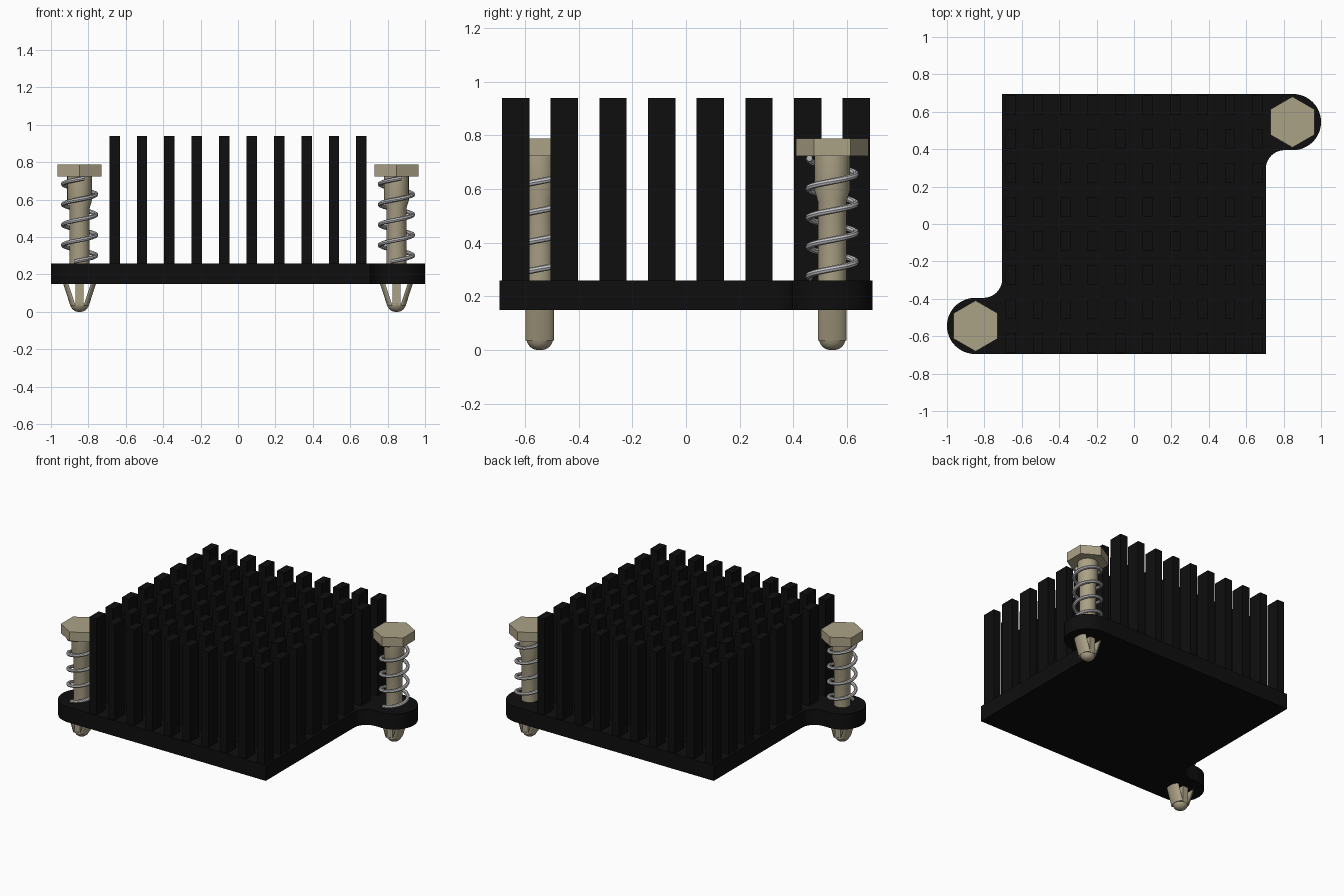
import bpy, bmesh, math
from mathutils import Matrix

if "Cube" in bpy.data.objects:
    bpy.data.objects.remove(bpy.data.objects["Cube"])

def material(name, rgb):
    m = bpy.data.materials.new(name)
    m.diffuse_color = (*rgb, 1)
    m.use_nodes = True
    m.node_tree.nodes["Principled BSDF"].inputs["Base Color"].default_value = m.diffuse_color
    return m

BLACK = material("black anodised", (0.0045, 0.0045, 0.0045))
BEIGE = material("beige plastic", (0.41, 0.36, 0.24))
STEEL = material("spring steel", (0.55, 0.55, 0.57))

def finish(bm, name, mat, smooth=False, loc=(0, 0, 0)):
    bmesh.ops.recalc_face_normals(bm, faces=bm.faces)
    me = bpy.data.meshes.new(name)
    bm.to_mesh(me)
    bm.free()
    me.materials.append(mat)
    ob = bpy.data.objects.new(name, me)
    ob.location = loc
    bpy.context.collection.objects.link(ob)
    if smooth:
        bpy.ops.object.select_all(action='DESELECT')
        ob.select_set(True)
        bpy.context.view_layer.objects.active = ob
        bpy.ops.object.shade_smooth_by_angle(angle=math.radians(35))
    return ob

def loft(bm, rings):
    """Skin a list of closed point rings and cap both ends."""
    rows = [[bm.verts.new(p) for p in r] for r in rings]
    n = len(rows[0])
    for a, b in zip(rows, rows[1:]):
        for i in range(n):
            j = (i + 1) % n
            bm.faces.new((a[i], a[j], b[j], b[i]))
    bm.faces.new(rows[0][::-1])
    bm.faces.new(rows[-1])

def circle(r, z, n=32, turn=0.0):
    return [(r * math.cos(2 * math.pi * i / n + turn),
             r * math.sin(2 * math.pi * i / n + turn), z) for i in range(n)]

def box(bm, x, y, z, sx, sy, sz):
    bmesh.ops.create_cube(bm, size=1, matrix=Matrix.Translation((x, y, z))
                          @ Matrix.Diagonal((sx, sy, sz, 1)))

def arc(cx, cy, r, a0, a1, n=16):
    return [(cx + r * math.cos(math.radians(a0 + (a1 - a0) * i / n)),
             cy + r * math.sin(math.radians(a0 + (a1 - a0) * i / n))) for i in range(n + 1)]

# Base plate: square with two rounded ears, the second half is the first turned 180 degrees
PX, PY = 0.85, 0.545
half = ([(0.705, -0.695)] + arc(0.805, 0.295, 0.1, 180, 90, 10)
        + arc(PX, PY, 0.15, -90, 90, 24))
outline = half + [(-x, -y) for x, y in half]
bm = bmesh.new()
loft(bm, [[(x, y, z) for x, y in outline] for z in (0.15, 0.26)])
finish(bm, "base_plate", BLACK, True)

# Pin fins: 10 by 8 grid
bm = bmesh.new()
for i in range(10):
    for j in range(8):
        box(bm, -0.66 + i * 1.32 / 9, -0.635 + j * 1.27 / 7, 0.595, 0.056, 0.102, 0.69)
finish(bm, "cooling_fins", BLACK)

def push_pin(side, x, y):
    # Hexagonal head
    bm = bmesh.new()
    loft(bm, [circle(0.136, z, 6, math.pi / 2) for z in (0.723, 0.788)])
    finish(bm, side + "_pin_head", BEIGE, loc=(x, y, 0))

    # Stepped shaft
    bm = bmesh.new()
    loft(bm, [circle(r, z) for r, z in
              ((0.054, 0.152), (0.054, 0.555), (0.066, 0.595), (0.066, 0.725))])
    finish(bm, side + "_pin_shaft", BEIGE, True, (x, y, 0))

    # Split tip: rounded nose, centre web and two flared barbs
    bm = bmesh.new()
    loft(bm, [circle(r, z) for r, z in
              ((0.008, 0.0), (0.024, 0.004), (0.037, 0.013), (0.046, 0.026), (0.052, 0.045))])
    box(bm, 0, 0, 0.1, 0.042, 0.1, 0.13)
    for s in (-1, 1):
        rings = []
        for z, inner, depth in ((0.035, 0.022, 0.028), (0.155, 0.062, 0.027)):
            rings.append([(s * (inner + depth * math.cos(a)), 0.054 * math.sin(a), z)
                          for a in (math.pi * (k / 12 - 0.5) for k in range(13))])
        loft(bm, rings)
    finish(bm, side + "_pin_tip", BEIGE, True, (x, y, 0))

    # Coil spring
    turns, steps, R, w = 4.1, 32, 0.088, 0.012
    total = int(turns * steps)
    rings = []
    for k in range(total + 1):
        a = -0.6 * math.pi + 2 * math.pi * k / steps
        z = 0.27 + 0.445 * k / total
        rings.append([((R + w * math.cos(b)) * math.cos(a), (R + w * math.cos(b)) * math.sin(a),
                       z + w * math.sin(b)) for b in (math.pi * q / 4 for q in range(8))])
    bm = bmesh.new()
    loft(bm, rings)
    finish(bm, side + "_spring", STEEL, True, (x, y, 0))

push_pin("right", PX - 0.003, PY)
push_pin("left", -PX + 0.003, -PY)
